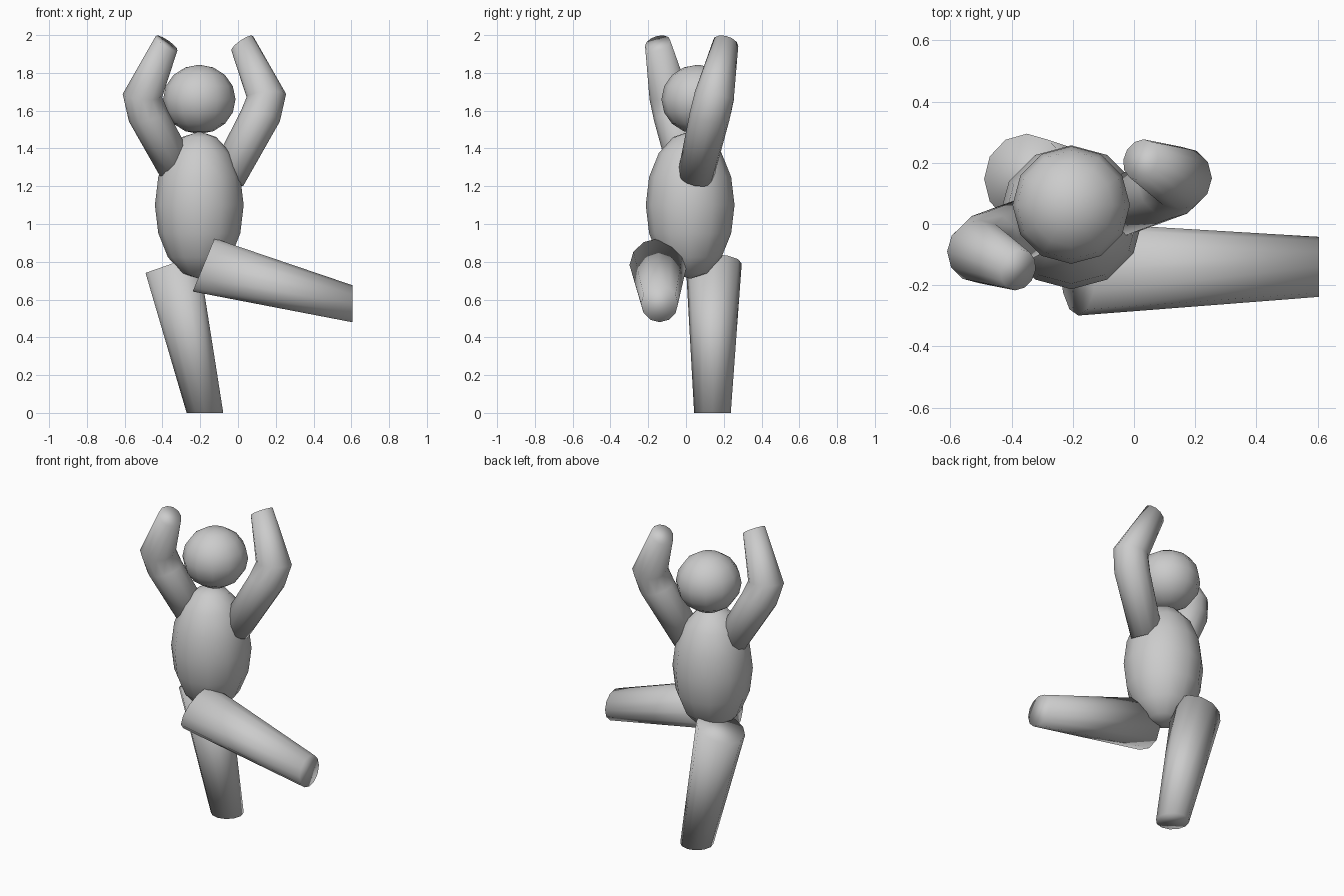
import bpy, bmesh, math
from mathutils import Vector

if "Cube" in bpy.data.objects:
    bpy.data.objects.remove(bpy.data.objects["Cube"])


def finish(bm, name):
    bmesh.ops.recalc_face_normals(bm, faces=bm.faces)
    for f in bm.faces:
        f.smooth = True
    mesh = bpy.data.meshes.new(name)
    bm.to_mesh(mesh)
    bm.free()
    obj = bpy.data.objects.new(name, mesh)
    bpy.context.collection.objects.link(obj)
    return obj


def ball(name, center, radii):
    bm = bmesh.new()
    bmesh.ops.create_uvsphere(bm, u_segments=12, v_segments=8, radius=1)
    for v in bm.verts:
        v.co = Vector(center) + Vector(a * b for a, b in zip(v.co, radii))
    return finish(bm, name)


def limb(name, stations, sides=12):
    """Capped tube; each station is (centre, ring normal, radius)."""
    bm = bmesh.new()
    rings = []
    for center, normal, r in stations:
        n = Vector(normal).normalized()
        v = Vector((0, 1, 0))
        v = (v - n * v.dot(n)).normalized()
        u = v.cross(n)
        angles = [2 * math.pi * i / sides for i in range(sides)]
        rings.append([bm.verts.new(Vector(center) + r * (u * math.cos(a) + v * math.sin(a)))
                      for a in angles])
    for a, b in zip(rings, rings[1:]):
        for i in range(sides):
            j = (i + 1) % sides
            bm.faces.new((a[i], a[j], b[j], b[i]))
    bm.faces.new(rings[0][::-1])
    bm.faces.new(rings[-1])
    return finish(bm, name)


# Head and body
ball("head", (-0.205, 0.062, 1.66), (0.192, 0.192, 0.183))
ball("torso", (-0.205, 0.022, 1.1), (0.235, 0.235, 0.39))

# Raised arms: the second is the first turned half way round the body axis
arm = [((-0.055, 0.05, 1.25), (0.50, 0.21, 0.84), 0.096),
       ((0.118, 0.125, 1.57), (0.25, 0.2, 0.95), 0.107),
       ((0.15, 0.15, 1.68), (-0.08, 0.2, 0.97), 0.105),
       ((0.022, 0.21, 1.957), (-0.55, 0.25, 0.8), 0.069)]
axis_x, axis_y = -0.178, 0.03
for name, s in (("right_arm", 1), ("left_arm", -1)):
    turned = []
    for (x, y, z), (nx, ny, nz), r in arm:
        if s < 0:
            x, y = 2 * axis_x - x, 2 * axis_y - y
        turned.append(((x, y, z), (s * nx, s * ny, nz), r))
    limb(name, turned)

# Standing leg and lifted leg
limb("standing_leg", [((-0.175, 0.14, 0), (0, 0, 1), 0.097),
                      ((-0.35, 0.147, 0.79), (-0.33, 0, 0.94), 0.148)])
limb("lifted_leg", [((0.605, -0.14, 0.578), (1, 0, 0), 0.098),
                    ((-0.182, -0.147, 0.783), (0.925, 0, -0.38), 0.152)])
